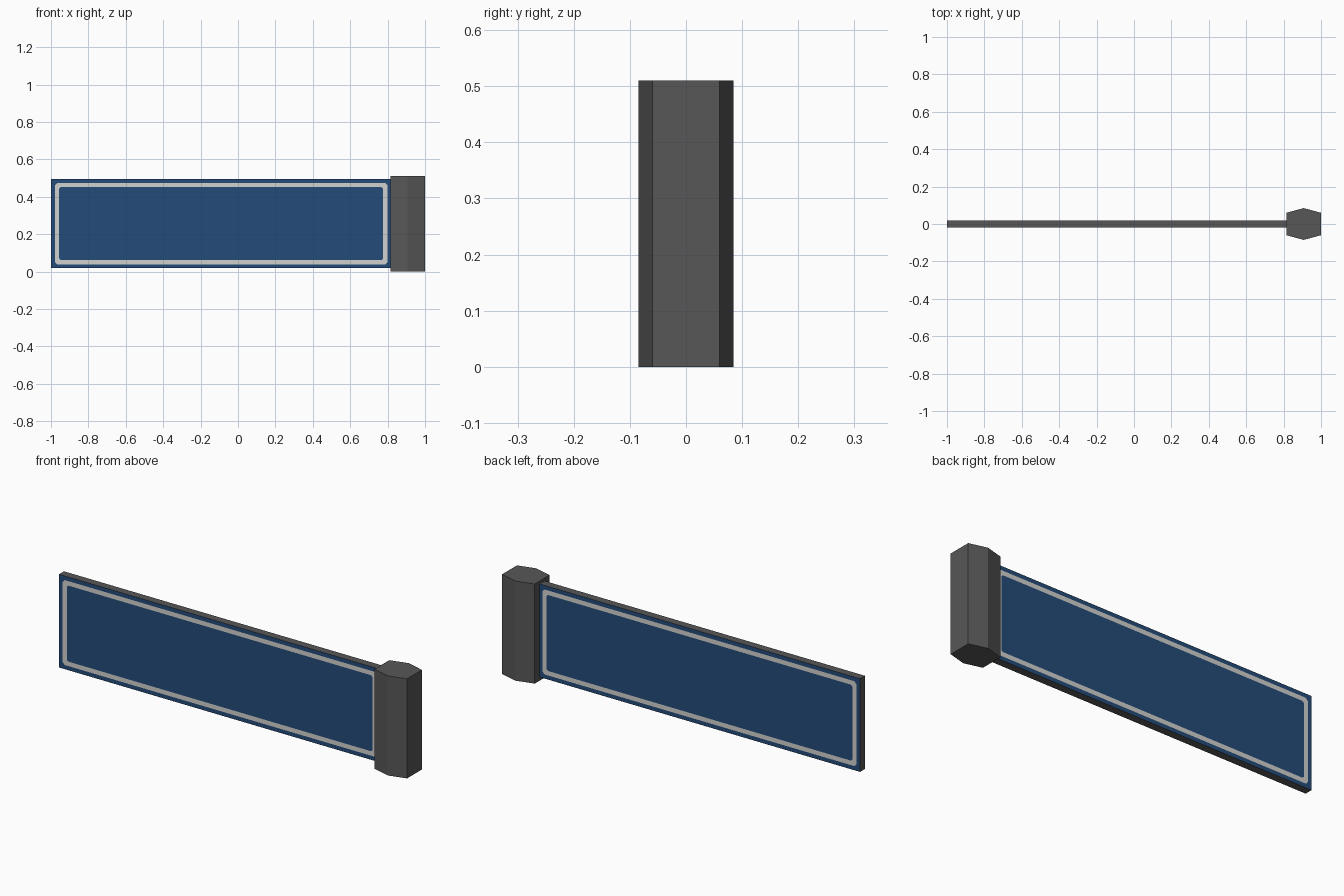
import bpy, bmesh

if "Cube" in bpy.data.objects:
    bpy.data.objects.remove(bpy.data.objects["Cube"])


def material(name, rgb):
    m = bpy.data.materials.new(name)
    m.diffuse_color = (*rgb, 1)
    m.use_nodes = True
    m.node_tree.nodes["Principled BSDF"].inputs["Base Color"].default_value = m.diffuse_color
    return m


grey = material("dark grey metal", (0.095, 0.095, 0.095))
blue = material("sign blue", (0.018, 0.070, 0.195))
white = material("pale border", (0.64, 0.64, 0.62))


def finish(bm, name, mats):
    bmesh.ops.remove_doubles(bm, verts=bm.verts, dist=1e-5)
    bmesh.ops.recalc_face_normals(bm, faces=bm.faces)
    me = bpy.data.meshes.new(name)
    bm.to_mesh(me)
    bm.free()
    for m in mats:
        me.materials.append(m)
    ob = bpy.data.objects.new(name, me)
    bpy.context.collection.objects.link(ob)
    return ob


# Hexagonal post: outline extruded upwards
bm = bmesh.new()
outline = [(0.815, -0.06), (0.907, -0.085), (1.0, -0.06),
           (1.0, 0.06), (0.907, 0.085), (0.815, 0.06)]
base = bm.faces.new([bm.verts.new((x, y, 0)) for x, y in outline])
top = bmesh.ops.extrude_face_region(bm, geom=[base], use_keep_orig=True)
bmesh.ops.translate(bm, vec=(0, 0, 0.51),
                    verts=[v for v in top["geom"] if isinstance(v, bmesh.types.BMVert)])
finish(bm, "post", [grey])

# Sign panel: nested rings on the front and back make the painted border
X0, X1, Z0, Z1, HALF = -1.0, 0.82, 0.018, 0.495, 0.02


def ring(bm, y, inset, cut):
    a, b, c, d = X0 + inset, X1 - inset, Z0 + inset, Z1 - inset
    pts = [(a + cut, c), (b - cut, c), (b, c + cut), (b, d - cut),
           (b - cut, d), (a + cut, d), (a, d - cut), (a, c + cut)]
    return [bm.verts.new((x, y, z)) for x, z in pts]


def bridge(bm, r1, r2, mat):
    for i in range(8):
        j = (i + 1) % 8
        vs = []
        for v in (r1[i], r1[j], r2[j], r2[i]):
            if all((v.co - w.co).length > 1e-6 for w in vs):
                vs.append(v)
        if len(vs) > 2:
            bm.faces.new(vs).material_index = mat


bm = bmesh.new()
edges = []
for y in (-HALF, HALF):
    rings = [ring(bm, y, 0, 0), ring(bm, y, 0.021, 0.012), ring(bm, y, 0.044, 0.008)]
    bridge(bm, rings[0], rings[1], 1)
    bridge(bm, rings[1], rings[2], 2)
    bm.faces.new(rings[2]).material_index = 1
    edges.append(rings[0])
bridge(bm, edges[0], edges[1], 0)
finish(bm, "sign_panel", [grey, blue, white])
